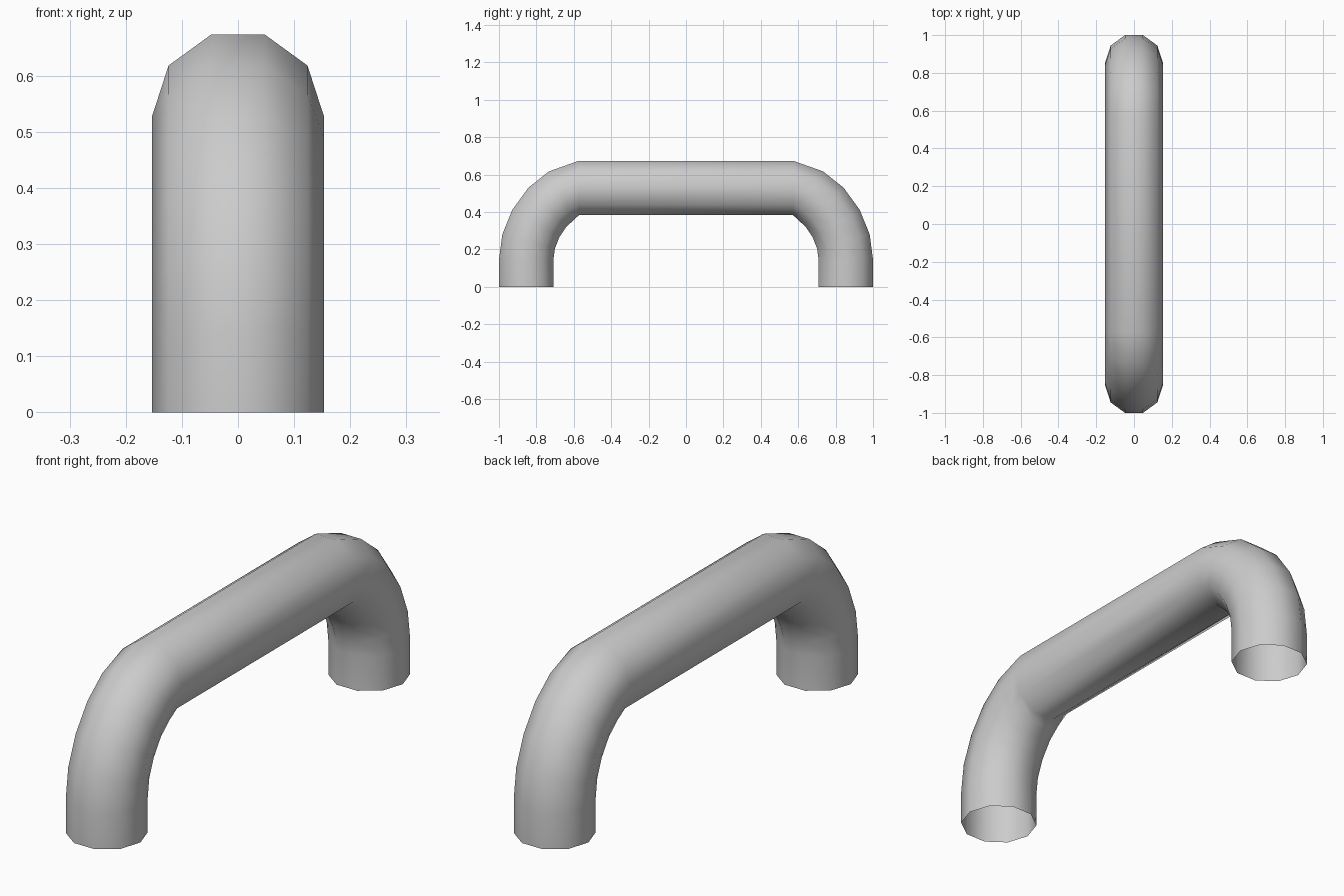
import bpy, bmesh
from math import sin, cos, pi, radians

if "Cube" in bpy.data.objects:
    bpy.data.objects.remove(bpy.data.objects["Cube"])

RADIUS, SIDES = 0.153, 10

# Half of the handle path: (y, z, tilt of the ring in degrees), foot to top bar
half = [(-0.8545, 0.0, 0), (-0.8545, 0.144, 0), (-0.8415, 0.242, 15),
        (-0.803, 0.338, 30), (-0.741, 0.4255, 45.5), (-0.665, 0.488, 62),
        (-0.573, 0.528, 90)]
path = half + [(-y, z, 180 - t) for y, z, t in reversed(half)]

# Sweep a ten-sided ring along the path, leaving the feet open
bm = bmesh.new()
rings = []
for y, z, tilt in path:
    t = radians(tilt)
    ring = []
    for i in range(SIDES):
        a = 2 * pi * i / SIDES
        out = RADIUS * sin(a)
        ring.append(bm.verts.new((RADIUS * cos(a), y - out * cos(t), z + out * sin(t))))
    rings.append(ring)
for a, b in zip(rings, rings[1:]):
    for i in range(SIDES):
        j = (i + 1) % SIDES
        bm.faces.new((a[i], a[j], b[j], b[i]))
bmesh.ops.recalc_face_normals(bm, faces=bm.faces)
for f in bm.faces:
    f.smooth = True

mesh = bpy.data.meshes.new("handle")
bm.to_mesh(mesh)
bm.free()
handle = bpy.data.objects.new("handle", mesh)
bpy.context.collection.objects.link(handle)
